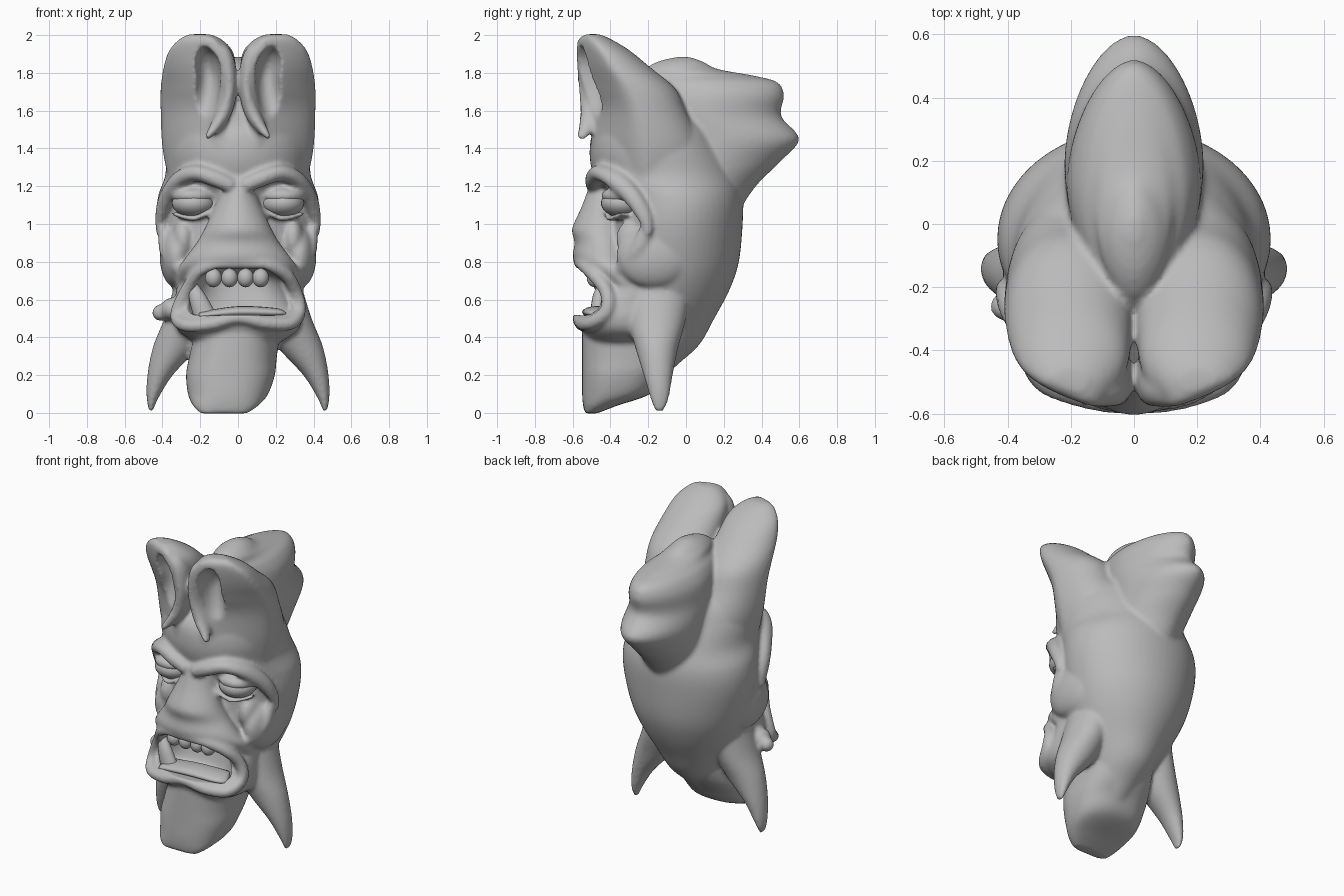
import bpy, bmesh, math
from mathutils import Vector, Matrix

if "Cube" in bpy.data.objects:
    bpy.data.objects.remove(bpy.data.objects["Cube"])

stone = bpy.data.materials.new("grey stone")
stone.diffuse_color = (0.5, 0.5, 0.5, 1)
stone.use_nodes = True
stone.node_tree.nodes["Principled BSDF"].inputs["Base Color"].default_value = stone.diffuse_color


def spline(rows, closed=False, n=6):
    """Catmull-Rom interpolation through rows of numbers."""
    m, out = len(rows), []
    get = (lambda i: rows[i % m]) if closed else (lambda i: rows[max(0, min(m - 1, i))])
    for i in range(m if closed else m - 1):
        a, b, c, d = get(i - 1), get(i), get(i + 1), get(i + 2)
        for k in range(n):
            t = k / n
            out.append([0.5 * (2 * q + (r - p) * t + (2 * p - 5 * q + 4 * r - s) * t * t
                               + (3 * q - p - 3 * r + s) * t ** 3)
                        for p, q, r, s in zip(a, b, c, d)])
    if not closed:
        out.append(list(rows[-1]))
    return out


def skin(bm, rings, closed=False):
    vs = [[bm.verts.new(p) for p in r] for r in rings]
    n = len(vs[0])
    pairs = list(zip(vs, vs[1:])) + ([(vs[-1], vs[0])] if closed else [])
    faces = [bm.faces.new((a[i], a[(i + 1) % n], b[(i + 1) % n], b[i]))
             for a, b in pairs for i in range(n)]
    if not closed:
        faces += [bm.faces.new(vs[0]), bm.faces.new(vs[-1])]
    bmesh.ops.recalc_face_normals(bm, faces=faces)


def loft(bm, rows, power=2.0, side=1, pinch=0.0, n=56):
    """Stack of super-ellipses; row = z, x0, x1, y0, y1; pinch pulls the front towards x0."""
    rings = []
    for z, x0, x1, y0, y1 in spline(rows):
        ring = []
        for k in range(n):
            a = 2 * math.pi * k / n
            c, s = math.cos(a), math.sin(a)
            c = math.copysign(abs(c) ** (2 / power), c)
            s = math.copysign(abs(s) ** (2 / power), s)
            w = (x1 - x0) / 2 * (1 + c) * (1 - pinch * max(0, -s) ** 1.6)
            ring.append((side * (x0 + w), (y0 + y1) / 2 + (y1 - y0) / 2 * s, z))
        rings.append(ring)
    skin(bm, rings)


def tube(bm, rows, closed=False, side=1, n=16):
    """Tapered tube; row = x, y, z, half width, half depth."""
    pts = spline(rows, closed)
    rings, m = [], len(pts)
    for i, (x, y, z, w, d) in enumerate(pts):
        p = pts[(i + 1) % m] if closed else pts[min(i + 1, m - 1)]
        q = pts[i - 1] if closed else pts[max(i - 1, 0)]
        t = (Vector(p[:3]) - Vector(q[:3])).normalized()
        a = t.cross(Vector((0, 1, 0))).normalized()
        b = a.cross(t)
        ring = []
        for k in range(n):
            g = 2 * math.pi * k / n
            v = Vector((x, y, z)) + a * (w * math.cos(g)) + b * (d * math.sin(g))
            ring.append((side * v.x, v.y, v.z))
        rings.append(ring)
    skin(bm, rings, closed)


def ball(bm, c, r, side=1):
    m = Matrix.Translation((side * c[0], c[1], c[2])) @ Matrix.Diagonal((*r, 1))
    bmesh.ops.create_uvsphere(bm, u_segments=32, v_segments=20, radius=1, matrix=m)


def finish(bm, name):
    me = bpy.data.meshes.new(name)
    bm.to_mesh(me)
    bm.free()
    me.materials.append(stone)
    me.shade_smooth()
    ob = bpy.data.objects.new(name, me)
    bpy.context.scene.collection.objects.link(ob)
    return ob


head, cut = bmesh.new(), bmesh.new()

# skull and forehead
loft(head, [(z, -x, x, a, b) for z, x, a, b in [
    (.14, .1, -.45, -.16), (.25, .15, -.45, -.05), (.36, .2, -.48, .07), (.5, .27, -.47, .15),
    (.65, .34, -.44, .23), (.8, .39, -.42, .28), (1.0, .43, -.40, .30), (1.14, .425, -.41, .30),
    (1.26, .385, -.49, .27), (1.4, .38, -.51, .2), (1.52, .34, -.47, .13), (1.65, .2, -.3, 0)]])
# back crest
loft(head, [(z, -x, x, a, b) for z, x, a, b in [
    (1.05, .2, -.2, .27), (1.2, .21, -.2, .37), (1.33, .215, -.2, .5), (1.45, .22, -.22, .6),
    (1.57, .215, -.24, .505), (1.68, .205, -.26, .52), (1.75, .17, -.27, .485), (1.785, .13, -.25, .36),
    (1.82, .11, -.22, .17), (1.86, .07, -.15, .09), (1.885, .02, -.05, .02)]], 1.8)
# nose and upper lip
loft(head, [(z, -x, x, a, b) for z, x, a, b in [
    (1.24, .06, -.5, -.3), (1.1, .12, -.55, -.3), (1.0, .165, -.595, -.3), (.96, .185, -.605, -.29),
    (.9, .22, -.59, -.28), (.82, .28, -.6, -.25), (.76, .32, -.56, -.2), (.68, .33, -.44, -.2)]], 1.9)
# jaw
loft(head, [(z, -x, x, a, b) for z, x, a, b in [
    (.36, .2, -.5, -.1), (.43, .31, -.55, -.1), (.5, .34, -.57, -.1), (.57, .335, -.53, -.1),
    (.66, .325, -.47, -.1), (.74, .31, -.45, -.1)]], 2.4)
# beard
loft(head, [(-.003, -.2, .05, -.535, -.47), (.04, -.24, .11, -.545, -.36), (.1, -.265, .16, -.55, -.19),
            (.2, -.275, .195, -.55, -.11), (.29, -.26, .205, -.55, -.03), (.42, -.23, .22, -.55, .05)], 2.4)
# mouth rim
tube(head, [(x, y, z, .036, .038) for x, y, z in [
    (-.02, -.555, .795), (.14, -.545, .785), (.25, -.49, .735), (.305, -.42, .64), (.325, -.42, .54),
    (.28, -.5, .475), (.15, -.55, .475), (0, -.565, .505), (-.14, -.55, .47), (-.28, -.5, .465),
    (-.325, -.42, .52), (-.27, -.44, .65), (-.18, -.52, .765)]], True)
# mouth hollow
loft(cut, [(.51, -.22, .22, -.52, -.34), (.56, -.28, .28, -.78, -.32), (.65, -.24, .255, -.78, -.3),
           (.72, -.2, .21, -.75, -.3), (.765, -.12, .14, -.65, -.37)], 2.4)

for s in (1, -1):
    # tall forehead lobe with rolled front, narrowing towards the middle in front
    loft(head, [(1.2, 0, .36, -.46, .06), (1.4, 0, .40, -.5, .08), (1.6, 0, .41, -.5, 0),
                (1.72, .005, .41, -.54, -.06), (1.83, .01, .395, -.57, -.19), (1.92, .03, .365, -.58, -.3),
                (1.98, .09, .31, -.57, -.4), (2.005, .15, .26, -.53, -.46)], 2.0, s, .55)
    tube(head, [(.17, -.52, 1.96, .03, .04), (.085, -.52, 1.9, .05, .06), (.048, -.49, 1.78, .044, .085),
                (.052, -.48, 1.67, .042, .085), (.09, -.5, 1.56, .04, .065), (.165, -.56, 1.455, .014, .022)], False, s)
    tube(cut, [(.18, -.62, 1.91, .04, .08), (.165, -.59, 1.84, .07, .14), (.16, -.56, 1.75, .07, .15),
               (.18, -.53, 1.64, .07, .1), (.22, -.53, 1.5, .05, .04)], False, s)
    # brow
    tube(head, [(.03, -.49, 1.2, .04, .04), (.12, -.485, 1.24, .045, .05), (.22, -.445, 1.27, .045, .06),
                (.31, -.37, 1.235, .045, .06), (.375, -.28, 1.14, .045, .05), (.41, -.22, 1.04, .03, .04),
                (.425, -.195, .945, .01, .015)], False, s)
    # eyelids
    ball(head, (.235, -.335, 1.15), (.12, .115, .052), s)
    tube(head, [(.13, -.41, 1.08, .012, .03), (.23, -.395, 1.03, .016, .03),
                (.34, -.32, 1.055, .012, .03)], False, s)
    # cheek, its fold and the drop under the eye
    ball(head, (.325, -.17, .83), (.09, .2, .17), s)
    ball(head, (.29, -.27, .92), (.06, .1, .11), s)
    tube(head, [(.40, -.2, 1.0, .02, .04), (.385, -.26, .85, .03, .04), (.31, -.35, .76, .03, .03)], False, s)
    # tusk-like side fin
    loft(head, [(.01, .45, .472, -.165, -.115), (.08, .42, .484, -.19, -.09), (.2, .345, .48, -.225, -.07),
                (.35, .21, .45, -.27, -.04), (.5, .14, .39, -.31, 0), (.66, .12, .34, -.31, .02)], 2, s)

# knob beside the jaw on one side only
ball(head, (-.41, -.26, .53), (.045, .045, .045))
ball(head, (-.35, -.28, .55), (.06, .07, .06))

# weld the carved pieces into one smooth head
cutter = finish(cut, "carving_cutter")
cutter.hide_render = True
mask = finish(head, "carved_head")
for kind in ("REMESH", "BOOLEAN", "REMESH", "SMOOTH"):
    mod = mask.modifiers.new(kind.lower(), kind)
    if kind == "REMESH":
        mod.mode, mod.voxel_size, mod.use_smooth_shade = 'VOXEL', .011, True
    elif kind == "BOOLEAN":
        mod.operation, mod.solver, mod.object = 'DIFFERENCE', 'EXACT', cutter
    else:
        mod.factor, mod.iterations = .5, 7
bpy.context.view_layer.objects.active = mask
mask.select_set(True)
bpy.ops.object.convert(target='MESH')
bpy.data.objects.remove(cutter)
mask.data.shade_smooth()

# eyes
for s, label in ((1, "right"), (-1, "left")):
    bm = bmesh.new()
    ball(bm, (.235, -.335, 1.11), (.115, .115, .075), s)
    finish(bm, "eye_" + label)
# upper teeth
bm = bmesh.new()
for x in (-.13, -.045, .04, .12):
    ball(bm, (x, -.48, .715), (.044, .045, .05))
finish(bm, "upper_teeth")
# lower fang and tongue
bm = bmesh.new()
tube(bm, [(-.17, -.47, .5, .06, .04), (-.215, -.46, .61, .045, .035), (-.245, -.44, .69, .02, .02)])
finish(bm, "lower_fang")
bm = bmesh.new()
tube(bm, [(-.2, -.46, .515, .02, .08), (0, -.47, .535, .03, .08), (.2, -.45, .53, .025, .08),
          (.24, -.44, .525, .01, .04)])
finish(bm, "tongue")
